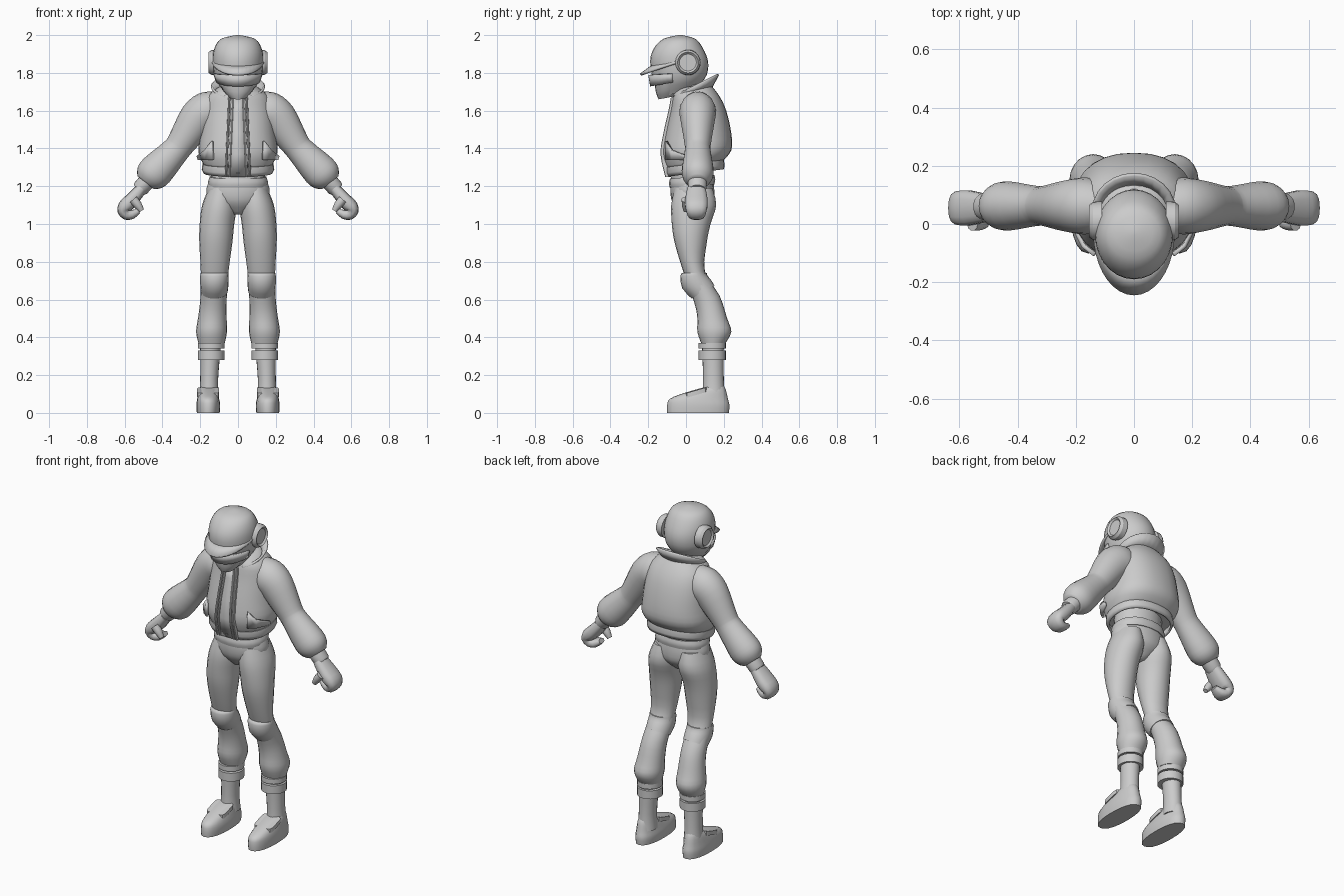
import bpy
import bmesh
from math import sin, cos, pi, radians
from mathutils import Vector

cube = bpy.data.objects.get("Cube")
if cube:
    bpy.data.objects.remove(cube, do_unlink=True)

grey = bpy.data.materials.new("plain_grey")
grey.use_nodes = True
colour = (0.6, 0.6, 0.6, 1)
grey.diffuse_color = colour
grey.node_tree.nodes["Principled BSDF"].inputs["Base Color"].default_value = colour


def finish(name, bm, mirror, thickness, angle):
    """Turn a bmesh into a smooth-shaded object, optionally thickened and mirrored."""
    bmesh.ops.recalc_face_normals(bm, faces=bm.faces)
    mesh = bpy.data.meshes.new(name)
    bm.to_mesh(mesh)
    bm.free()
    mesh.shade_smooth()
    mesh.set_sharp_from_angle(angle=radians(angle))
    mesh.materials.append(grey)
    obj = bpy.data.objects.new(name, mesh)
    bpy.context.collection.objects.link(obj)
    if thickness:
        solidify = obj.modifiers.new("thickness", "SOLIDIFY")
        solidify.thickness = thickness
        solidify.offset = -1
    if mirror:
        reflection = obj.modifiers.new("mirror", "MIRROR")
        reflection.use_mirror_merge = False


def span(left, right, front, back, height, slope=0):
    """Level ring from its extents; slope lifts the back edge."""
    centre = Vector(((left + right) / 2, (front + back) / 2, height))
    return centre, Vector(((right - left) / 2, 0, 0)), Vector((0, (back - front) / 2, slope))


def body(half_width, front, back, height, slope=0):
    """Level ring centred on the body."""
    return span(-half_width, half_width, front, back, height, slope)


def limb(points, y, depth_ratio):
    """Rings square to a path of (x, z, radius) points."""
    rings = []
    for i, (x, z, radius) in enumerate(points):
        before, after = points[max(i - 1, 0)], points[min(i + 1, len(points) - 1)]
        across = Vector((before[1] - after[1], 0, after[0] - before[0])).normalized()
        rings.append((Vector((x, y, z)), across * radius, Vector((0, radius * depth_ratio, 0))))
    return rings


def blend(a, b, c, d, t):
    """Point between b and c on a smooth curve through all four."""
    return b + ((c - a) * t + (2 * a - 5 * b + 4 * c - d) * t ** 2
                + (3 * b - a - 3 * c + d) * t ** 3) / 2


def refine(rings, steps):
    """Add smooth in-between rings."""
    padded = [rings[0], *rings, rings[-1]]
    result = []
    for group in zip(padded, padded[1:], padded[2:], padded[3:]):
        for step in range(steps):
            result.append([blend(*vectors, step / steps) for vectors in zip(*group)])
    return result + [rings[-1]]


def rounded(value, power):
    return (1 if value >= 0 else -1) * abs(value) ** (2 / power)


def loft(name, rings, mirror=False, sides=20, power=2, steps=3, closed=True,
         thickness=0, angle=45):
    """Skin a run of superellipse rings; an open loft has no first cap."""
    bm = bmesh.new()
    loops = []
    for centre, u, v in refine(rings, steps):
        turns = [2 * pi * i / sides for i in range(sides)]
        loops.append([bm.verts.new(centre + u * rounded(cos(a), power) + v * rounded(sin(a), power))
                      for a in turns])
    for low, high in zip(loops, loops[1:]):
        for i in range(sides):
            bm.faces.new((low[i - 1], low[i], high[i], high[i - 1]))
    if closed:
        bm.faces.new(loops[0])
    bm.faces.new(loops[-1])
    finish(name, bm, mirror, thickness, angle)


def sheet(name, first, second, thickness, mirror=False):
    """Thin sheet between two edges."""
    bm = bmesh.new()
    a = [bm.verts.new(point) for point in first]
    b = [bm.verts.new(point) for point in second]
    for i in range(1, len(a)):
        bm.faces.new((a[i - 1], a[i], b[i], b[i - 1]))
    finish(name, bm, mirror, thickness, angle=40)


def arc(limit, width, y, reach, z, rise, steps=20):
    """Arc about the back (or the front, if reach is negative), rising at its middle."""
    angles = [radians(limit) * (2 * i / steps - 1) for i in range(steps + 1)]
    return [(width * sin(a), y + reach * cos(a), z + rise * cos(a)) for a in angles]


# Helmet shell with tilted lower rim, chin guard and visor
loft("helmet", [
    body(.07, -.13, .07, 1.7, .03), body(.12, -.17, .11, 1.77, .02),
    body(.134, -.19, .117, 1.86), body(.125, -.17, .09, 1.93),
    body(.09, -.12, .05, 1.98), body(.01, -.04, -.02, 2)], sides=28)
loft("chin_guard", [
    body(.045, -.145, -.04, 1.67, .01), body(.08, -.16, -.03, 1.71, .01),
    body(.115, -.17, -.02, 1.78)])
sheet("visor", arc(75, .126, -.03, -.16, 1.8, -.01), arc(75, .11, -.03, -.15, 1.76, -.03), .01)

# Cap brim
sheet("brim", arc(100, .14, -.03, -.215, 1.865, -.07),
      arc(100, .12, -.03, -.14, 1.875, -.025), .012)

# Ear cups
ear_profile = ((.11, .068), (.14, .066), (.155, .055), (.145, .045))
loft("ear_cup", [(Vector((x, .01, 1.855)), Vector((0, r, 0)), Vector((0, 0, r)))
                 for x, r in ear_profile], mirror=True, steps=1, angle=30)

# Neck and flared collar
loft("neck", [body(.08, -.05, .1, 1.62), body(.07, -.05, .08, 1.76)])
sheet("collar", arc(150, .135, .045, .12, 1.735, .06),
      arc(150, .105, .03, .095, 1.69, .03), .012)

# Jacket body, hollow at the hem
loft("jacket", [
    body(.18, -.1, .19, 1.31, .02), body(.21, -.125, .24, 1.38, .01),
    body(.2, -.11, .24, 1.48), body(.186, -.083, .213, 1.6),
    body(.16, -.07, .175, 1.68), body(.09, -.06, .12, 1.73, .02)],
    sides=28, power=2.3, closed=False, thickness=.01, angle=60)
loft("jacket_hem", [
    body(.183, -.1, .2, 1.27, .02), body(.192, -.108, .205, 1.29, .02),
    body(.188, -.108, .2, 1.32, .02)],
    sides=28, power=2.3, steps=1, closed=False, thickness=.012)

# Front opening edges and shirt panel
opening = ((.037, -.07, 1.67), (.04, -.083, 1.6), (.045, -.11, 1.48),
           (.05, -.125, 1.37), (.055, -.1, 1.25))
for part, shift in (("zip_edge", -.009), ("jacket_edge", .009)):
    loft(part, [span(x + shift - .006, x + shift + .006, y - .01, y + .02, z)
                for x, y, z in opening], mirror=True, sides=8, power=4)
sheet("shirt_front", [(x, y - .003, z) for x, y, z in opening],
      [(-x, y - .003, z) for x, y, z in opening], .006)

# Slanted side pockets
pocket_edge = [(.14, -.11, 1.44), (.18, -.08, 1.39), (.22, 0, 1.36)]
sheet("pocket_flap", pocket_edge, [(x * .97, y, 1.34) for x, y, z in pocket_edge],
      .015, mirror=True)

# Sleeves
loft("sleeve", limb([
    (.09, 1.63, .08), (.155, 1.6, .105), (.215, 1.555, .1), (.3, 1.43, .077),
    (.335, 1.385, .075), (.43, 1.285, .092), (.47, 1.245, .082), (.49, 1.22, .055)],
    y=.062, depth_ratio=.92), mirror=True, angle=55)
loft("sleeve_cuff", limb([(.47, 1.24, .046), (.515, 1.19, .044), (.525, 1.18, .038)],
                         y=.06, depth_ratio=1.1), mirror=True, steps=1)

# Curled hands and thumbs
loft("hand", limb([
    (.51, 1.19, .03), (.565, 1.125, .038), (.6, 1.09, .037), (.605, 1.07, .034),
    (.59, 1.05, .029), (.56, 1.05, .024), (.525, 1.07, .014)],
    y=.055, depth_ratio=1.6), mirror=True, sides=14, power=2.5, steps=2, angle=50)
loft("thumb", limb([(.555, 1.13, .024), (.53, 1.1, .022), (.51, 1.07, .014)],
                   y=0, depth_ratio=1), mirror=True, sides=10)

# Waist, belt and hips
loft("waist", [body(.145, -.08, .14, 1.2), body(.14, -.08, .15, 1.36)])
loft("belt", [
    body(.156, -.085, .15, 1.2, .01), body(.158, -.09, .155, 1.225, .01),
    body(.15, -.085, .15, 1.25, .01)], power=2.2)
loft("hips", [
    body(.03, -.02, .08, 1.05), body(.14, -.07, .14, 1.11),
    body(.168, -.083, .15, 1.17), body(.155, -.08, .145, 1.225)], angle=60)

# Trouser legs
loft("trouser_leg", [
    span(.02, .155, -.06, .14, 1.19), span(.006, .19, -.078, .16, 1.1),
    span(.02, .203, -.075, .13, 1), span(.03, .205, -.06, .11, .9),
    span(.05, .197, -.015, .1, .75), span(.06, .2, .045, .178, .6, .02),
    span(.06, .212, .06, .218, .5), span(.058, .222, .06, .24, .43),
    span(.07, .21, .08, .21, .37)], mirror=True, angle=55)

# Knee pads
loft("knee_pad", [
    span(.052, .198, -.02, .11, .74), span(.05, .2, -.03, .115, .725),
    span(.05, .2, -.02, .135, .68, .02), span(.055, .195, .03, .15, .64, .035)],
    mirror=True, steps=2)

# Ankle bands, one above the other
for height, thick in ((.28, .05), (.34, .03)):
    loft("ankle_band", [span(.072, .213, .067, .212, height),
                        span(.072, .213, .067, .212, height + thick)],
         mirror=True, steps=1, angle=30)

# Boots with a strap over the instep
loft("boot_shaft", [
    span(.1, .207, .085, .208, .08), span(.105, .2, .09, .2, .18),
    span(.09, .2, .085, .2, .36)], mirror=True)
loft("shoe", [
    span(.097, .218, -.1, .227, 0), span(.094, .22, -.1, .23, .04),
    span(.1, .216, -.085, .222, .075), span(.11, .207, -.01, .21, .115, .01),
    span(.12, .195, .075, .195, .14, .01)], mirror=True, power=2.3, angle=50)
loft("shoe_strap", [
    span(.1, .217, 0, .11, .095, .016), span(.1, .217, 0, .11, .12, .016)],
    mirror=True, sides=16, power=6, steps=1, angle=30)
